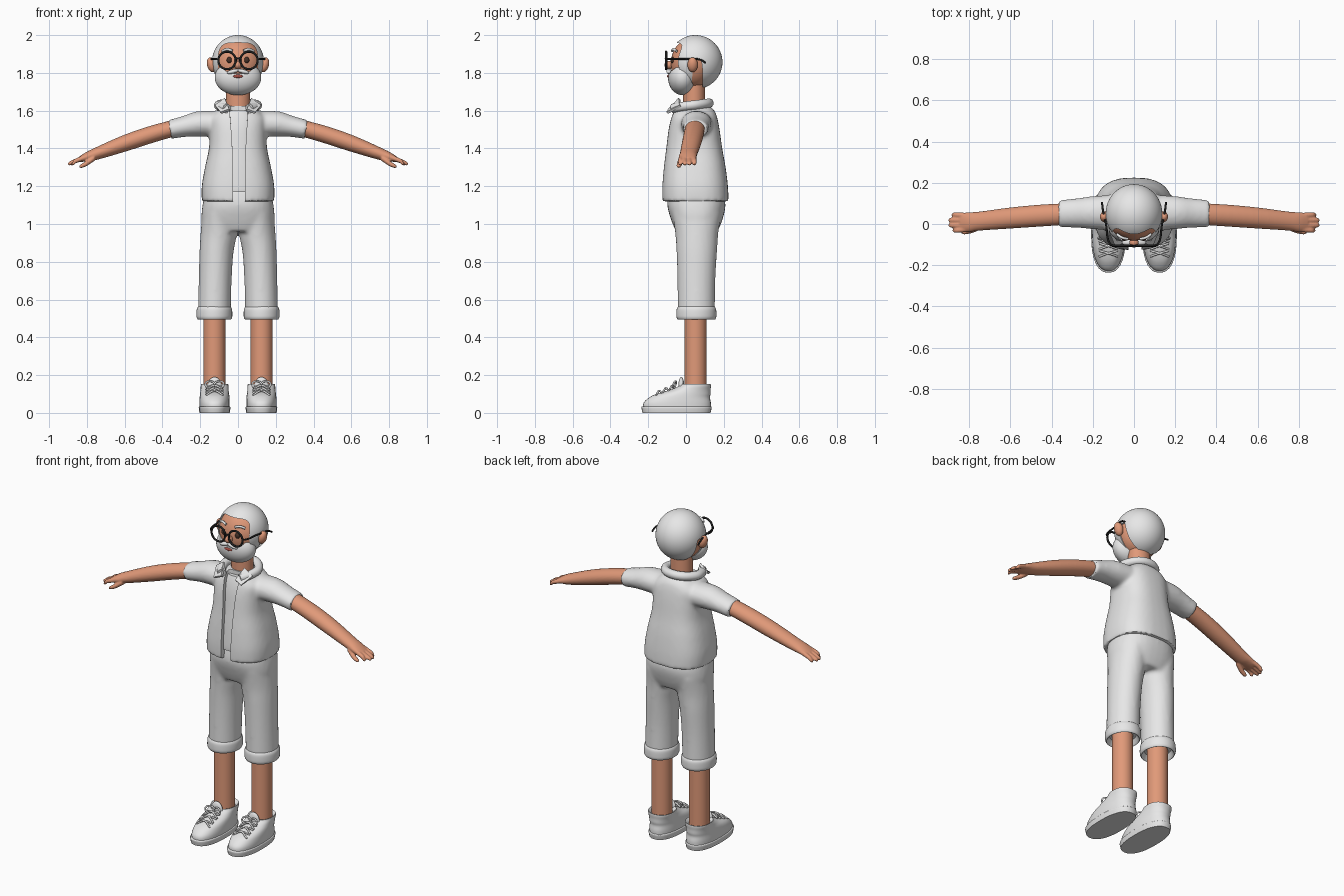
import bpy, bmesh, math
from mathutils import Vector, Matrix

cube = bpy.data.objects.get("Cube")
if cube:
    bpy.data.objects.remove(cube, do_unlink=True)

X, Y, Z = Vector((1, 0, 0)), Vector((0, 1, 0)), Vector((0, 0, 1))


def material(name, rgb):
    mat = bpy.data.materials.new(name)
    mat.use_nodes = True
    color = (*rgb, 1)
    mat.diffuse_color = color
    mat.node_tree.nodes["Principled BSDF"].inputs["Base Color"].default_value = color
    return mat


WHITE = material("soft_white", (.8, .8, .8))
SKIN = material("warm_skin", (.75, .32, .19))
BLACK = material("black_frame", (.015, .015, .015))
BROWN = material("dark_brown_eye", (.06, .03, .02))
RED = material("mouth_red", (.4, .08, .06))


def loft(bm, sections, normal=Z, side=X, power=2, sides=36, steps=4):
    """Skin closed rings (x, y, z, side radius, other radius), smoothed between sections."""
    other = normal.cross(side)
    rows = [Vector(s) for s in sections]
    smooth = []
    for i in range(len(rows) - 1):
        a, b = rows[max(i - 1, 0)], rows[i]
        c, d = rows[i + 1], rows[min(i + 2, len(rows) - 1)]
        for k in range(steps):
            t = k / steps
            smooth.append(b + (c - a) * (t / 2) + (a * 2 - b * 5 + c * 4 - d) * (t * t / 2)
                          + (b * 3 - a - c * 3 + d) * (t ** 3 / 2))
    smooth.append(rows[-1])
    rings = []
    for row in smooth:
        ring = []
        for k in range(sides):
            angle = math.tau * k / sides
            c, s = math.cos(angle), math.sin(angle)
            u = math.copysign(abs(c) ** (2 / power), c) * row[3]
            v = math.copysign(abs(s) ** (2 / power), s) * row[4]
            ring.append(bm.verts.new(Vector(row[:3]) + side * u + other * v))
        rings.append(ring)
    for low, high in zip(rings, rings[1:]):
        for k in range(sides):
            j = (k + 1) % sides
            bm.faces.new((low[k], low[j], high[j], high[k]))
    bm.faces.new(rings[0][::-1])
    bm.faces.new(rings[-1])


def ball(bm, center, radii, turn=0):
    matrix = Matrix.Translation(center) @ Matrix.Rotation(turn, 4, 'Y') @ Matrix.Diagonal((*radii, 1))
    bmesh.ops.create_uvsphere(bm, u_segments=48, v_segments=32, radius=1, matrix=matrix)


def bake(obj, mat):
    """Apply modifiers, then set the colour and the smooth shading."""
    graph = bpy.context.evaluated_depsgraph_get()
    mesh = bpy.data.meshes.new_from_object(obj.evaluated_get(graph))
    name = obj.name
    bpy.data.objects.remove(obj, do_unlink=True)
    mesh.materials.clear()
    mesh.materials.append(mat)
    obj = bpy.data.objects.new(name, mesh)
    bpy.context.collection.objects.link(obj)
    bpy.ops.object.select_all(action='DESELECT')
    obj.select_set(True)
    bpy.context.view_layer.objects.active = obj
    bpy.ops.object.shade_smooth_by_angle(angle=math.radians(42))
    return obj


def make(name, bm):
    bmesh.ops.recalc_face_normals(bm, faces=bm.faces)
    mesh = bpy.data.meshes.new(name)
    bm.to_mesh(mesh)
    bm.free()
    obj = bpy.data.objects.new(name, mesh)
    bpy.context.collection.objects.link(obj)
    return obj


def part(name, bm, mat, voxel=0, relax=6, cutters=(), thick=0):
    obj = make(name, bm)
    if voxel:
        blend = obj.modifiers.new("blend", 'REMESH')
        blend.mode, blend.voxel_size = 'VOXEL', voxel
        soft = obj.modifiers.new("soft", 'SMOOTH')
        soft.factor, soft.iterations = .5, relax
    if thick:
        shell = obj.modifiers.new("shell", 'SOLIDIFY')
        shell.thickness, shell.offset = thick, 0
    helpers = [make(name + "_cutter", c) for c in cutters]
    for helper in helpers:
        helper.hide_render = True
        cut = obj.modifiers.new("cut", 'BOOLEAN')
        cut.operation, cut.object = 'DIFFERENCE', helper
    obj = bake(obj, mat)
    for helper in helpers:
        bpy.data.objects.remove(helper, do_unlink=True)
    return obj


def tube(name, points, radius, mat, cyclic=False):
    curve = bpy.data.curves.new(name, 'CURVE')
    curve.dimensions, curve.use_fill_caps = '3D', True
    curve.bevel_depth, curve.bevel_resolution, curve.resolution_u = radius, 3, 8
    spline = curve.splines.new('BEZIER')
    spline.bezier_points.add(len(points) - 1)
    spline.use_cyclic_u = cyclic
    for knot, co in zip(spline.bezier_points, points):
        knot.co = co
        knot.handle_left_type = knot.handle_right_type = 'AUTO'
    obj = bpy.data.objects.new(name, curve)
    bpy.context.collection.objects.link(obj)
    return bake(obj, mat)


# Jacket: torso and short sleeves blended, then opened down the front
torso = [(0, .05, 1.12, .192, .176), (0, .048, 1.2, .192, .174), (0, .046, 1.3, .175, .164),
         (0, .043, 1.4, .154, .149), (0, .042, 1.5, .15, .136), (0, .043, 1.56, .15, .123),
         (0, .043, 1.6, .11, .108), (0, .043, 1.625, .075, .08)]
bm = bmesh.new()
loft(bm, torso, power=2.6)
for s in (-1, 1):
    loft(bm, [(s * .08, .055, 1.53, .088, .07), (s * .2, .055, 1.53, .08, .068),
              (s * .28, .053, 1.517, .071, .056), (s * .362, .05, 1.5, .067, .05)],
         Vector((s * .98, 0, -.19)), Y)
opening = bmesh.new()
loft(opening, [(.005, -.16, 1, .031, .14), (.005, -.16, 1.4, .035, .14), (.004, -.16, 1.7, .058, .14)],
     power=9)
part("jacket", bm, WHITE, voxel=.011, cutters=[opening])

# Undershirt behind the opening
bm = bmesh.new()
loft(bm, [(0, y, max(z, 1.17), rx * .7, ry - .022) for x, y, z, rx, ry in torso[:-1]], power=2.6)
part("undershirt", bm, WHITE)

# Collar band and folded points
half = [(.06, -.07, 1.612), (.092, -.02, 1.622), (.095, .06, 1.632)]
tube("collar_band", half + [(0, .122, 1.64)] + [(-x, y, z) for x, y, z in half[::-1]], .025, WHITE)
for s, label in ((-1, "right"), (1, "left")):
    bm = bmesh.new()
    corners = [(.045, -.09, 1.605), (.068, -.035, 1.663), (.12, -.03, 1.625), (.09, -.1, 1.588)]
    bm.faces.new([bm.verts.new((s * x, y, z)) for x, y, z in corners])
    part(label + "_collar_point", bm, WHITE, thick=.014)

# Trousers: hips and both legs blended
bm = bmesh.new()
loft(bm, [(0, .052, 1.18, .17, .14), (0, .055, 1.1, .188, .154), (0, .057, 1.02, .192, .135),
          (0, .057, .96, .16, .11)], power=2.4)
for s in (-1, 1):
    loft(bm, [(s * .1, .057, 1.06, .09, .13), (s * .102, .057, .95, .096, .114),
              (s * .114, .057, .85, .09, .107), (s * .121, .055, .7, .087, .1),
              (s * .125, .055, .53, .087, .098)])
part("trousers", bm, WHITE, voxel=.011)

for s, label in ((-1, "right"), (1, "left")):
    # Rolled cuff and bare shin
    bm = bmesh.new()
    loft(bm, [(s * .125, .055, z, .084 + w, .095 + w) for z, w in
              ((.565, 0), (.55, .009), (.52, .011), (.503, .009), (.495, 0), (.525, -.015))])
    part(label + "_cuff", bm, WHITE)
    bm = bmesh.new()
    loft(bm, [(s * .125, .051, .1, .058, .058), (s * .125, .051, .55, .058, .058)])
    part(label + "_shin", bm, SKIN)

    # Shoe upper, sole, tongue and laces
    fx = s * .124
    bm = bmesh.new()
    loft(bm, [(fx, -.047, .01, .078, .178), (fx, -.047, .05, .08, .179), (fx, -.035, .08, .079, .162),
              (fx, -.014, .1, .077, .144), (fx, .022, .122, .074, .108), (fx, .048, .143, .073, .084),
              (fx, .051, .152, .07, .078), (fx, .051, .135, .055, .06)], power=2.3)
    part(label + "_shoe", bm, WHITE)
    bm = bmesh.new()
    loft(bm, [(fx, -.05, 0, .08, .18), (fx, -.05, .028, .084, .186), (fx, -.05, .034, .08, .182)],
         power=2.4)
    part(label + "_sole", bm, WHITE)
    bm = bmesh.new()
    ball(bm, (fx, -.025, .14), (.038, .016, .05))
    part(label + "_tongue", bm, WHITE)
    for k in range(3):
        y, z = -.06 - .035 * k, .142 - .014 * k
        for d in (-1, 1):
            tube(label + "_lace", [(fx - d * .045, y, z - .008), (fx, y - .012, z + .003),
                                   (fx + d * .045, y - .028, z - .02)], .005, WHITE)
    for d in (-1, 1):
        tube(label + "_lace_loop", [(fx, -.055, .15), (fx + d * .04, -.06, .165),
                                    (fx + d * .045, -.07, .14)], .005, WHITE, True)

    # Arm, palm, fingers and thumb blended
    bm = bmesh.new()
    slope = Vector((s * .95, 0, -.3))
    loft(bm, [(s * .3, .05, 1.518, .052, .043), (s * .45, .041, 1.477, .053, .045),
              (s * .6, .029, 1.427, .051, .043), (s * .75, .014, 1.372, .046, .032),
              (s * .8, .009, 1.356, .048, .024), (s * .84, .008, 1.341, .045, .014)], slope, Y)
    for y, reach in ((.044, .885), (.019, .9), (-.006, .9), (-.031, .88)):
        loft(bm, [(s * .81, y * .9 + .002, 1.352, .013, .014), (s * .86, y, 1.334, .012, .012),
                  (s * (reach - .008), y, 1.32, .011, .01), (s * reach, y, 1.314, .004, .004)],
             slope, Y, sides=16)
    loft(bm, [(s * .76, -.015, 1.352, .02, .016), (s * .8, -.033, 1.322, .015, .013),
              (s * .83, -.038, 1.306, .012, .01), (s * .84, -.038, 1.302, .005, .005)],
         slope, Y, sides=16)
    part(label + "_arm", bm, SKIN, voxel=.005, relax=3)

    # Ear, eye and eyebrow
    bm = bmesh.new()
    ball(bm, (s * .14, .035, 1.843), (.024, .027, .04), s * .25)
    part(label + "_ear", bm, SKIN)
    bm = bmesh.new()
    ball(bm, (s * .046, -.07, 1.868), (.014, .012, .017))
    part(label + "_eye", bm, BROWN)
    tube(label + "_eyebrow", [(s * .03, -.073, 1.917), (s * .058, -.066, 1.925),
                              (s * .083, -.05, 1.915)], .007, WHITE)

    # Spectacle rim and temple arm
    rim = [(s * .058 + .046 * math.cos(a), -.105, 1.866 + .046 * math.sin(a))
           for a in (math.tau * k / 12 for k in range(12))]
    tube(label + "_rim", rim, .006, BLACK, True)
    tube(label + "_temple", [(s * .103, -.105, 1.872), (s * .117, -.095, 1.873), (s * .136, 0, 1.873),
                             (s * .152, .075, 1.87), (s * .155, .105, 1.853)], .005, BLACK)

tube("spectacle_bridge", [(-.014, -.106, 1.872), (0, -.108, 1.878), (.014, -.106, 1.872)], .005, BLACK)

# Head, neck and nose
bm = bmesh.new()
ball(bm, (0, .035, 1.85), (.128, .115, .135))
part("head", bm, SKIN)
bm = bmesh.new()
loft(bm, [(0, .043, 1.56, .064, .058), (0, .043, 1.77, .064, .058)])
part("neck", bm, SKIN)
bm = bmesh.new()
ball(bm, (0, -.09, 1.842), (.022, .024, .022))
part("nose", bm, SKIN)

# Hair cap, cut away around the face and behind the ears
bm = bmesh.new()
ball(bm, (0, .05, 1.857), (.138, .143, .143))
face, ears = bmesh.new(), bmesh.new()
loft(face, [(0, -.3, 1.83, .105, .13), (0, .005, 1.83, .105, .13)], -Y, X, power=4)
loft(ears, [(-.3, .06, 1.76, .027, .11), (.3, .06, 1.76, .027, .11)], X, Y, power=4)
part("hair", bm, WHITE, cutters=[face, ears])

# Beard with the face cut out, moustache and mouth
bm = bmesh.new()
ball(bm, (0, -.018, 1.775), (.123, .077, .093))
face = bmesh.new()
loft(face, [(0, -.3, 1.885, .102, .088), (0, .2, 1.885, .102, .088)], -Y, X, power=2.4)
part("beard", bm, WHITE, cutters=[face])
bm = bmesh.new()
for s in (-1, 1):
    ball(bm, (s * .026, -.09, 1.808), (.034, .014, .011), s * .25)
part("moustache", bm, WHITE)
bm = bmesh.new()
ball(bm, (0, -.092, 1.782), (.026, .008, .009))
part("mouth", bm, RED)
